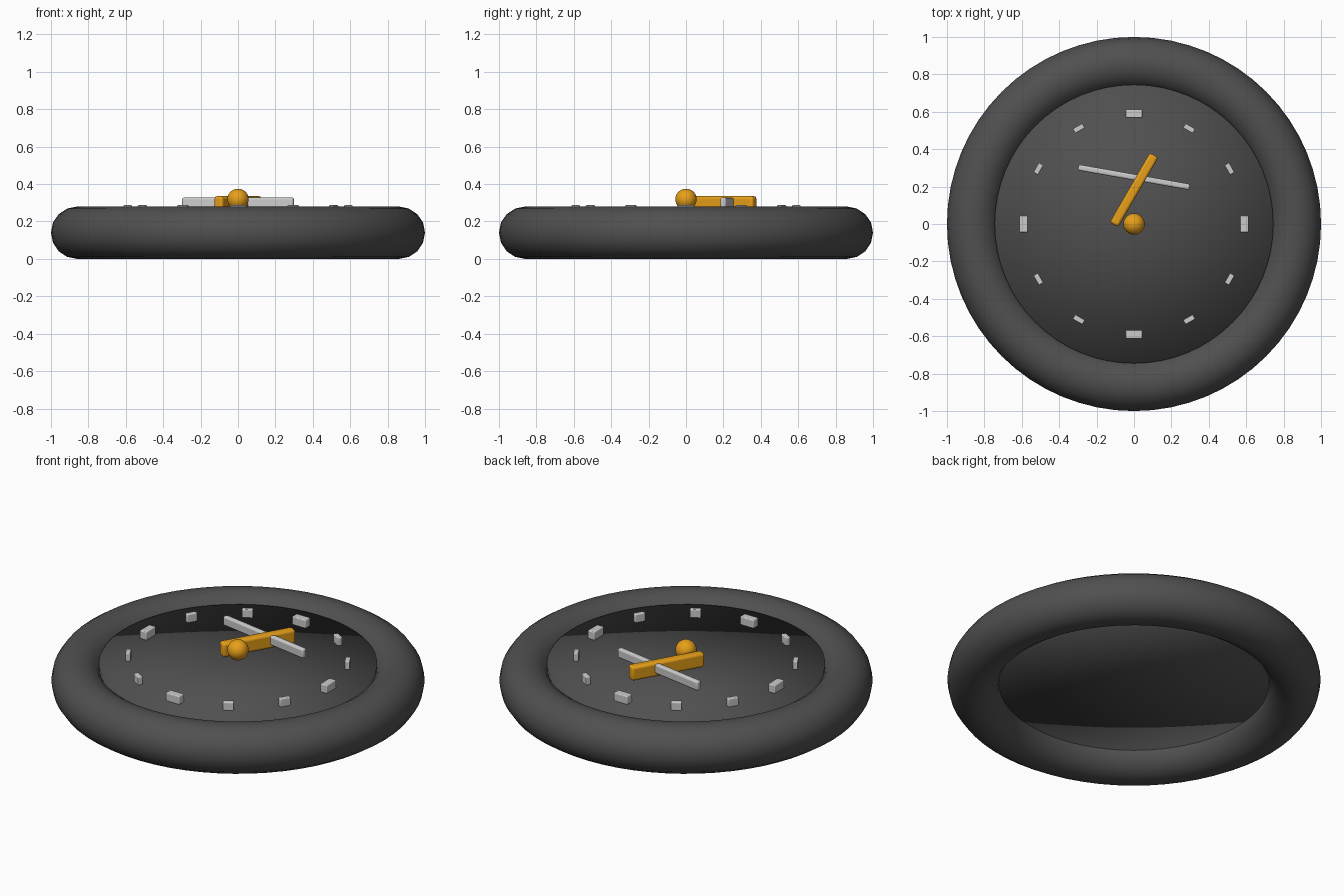
import bpy
from math import radians, cos, sin, pi

if "Cube" in bpy.data.objects:
    bpy.data.objects.remove(bpy.data.objects["Cube"])


def material(name, rgb):
    m = bpy.data.materials.new(name)
    m.diffuse_color = (*rgb, 1)
    m.use_nodes = True
    m.node_tree.nodes["Principled BSDF"].inputs["Base Color"].default_value = m.diffuse_color
    return m


dark = material("dark_grey", (0.08, 0.08, 0.08))
light = material("light_grey", (0.6, 0.6, 0.6))
orange = material("orange", (0.8, 0.35, 0.01))


def finish(name, mat):
    o = bpy.context.object
    o.name = name
    o.data.materials.append(mat)
    return o


def bar(name, size, loc, angle, mat, bevel):
    # softly bevelled box turned about z
    bpy.ops.mesh.primitive_cube_add(size=1, location=loc, rotation=(0, 0, angle))
    o = finish(name, mat)
    o.scale = size
    bpy.ops.object.transform_apply(location=False, rotation=False, scale=True)
    b = o.modifiers.new("bevel", 'BEVEL')
    b.width = bevel
    b.segments = 3
    bpy.ops.object.shade_smooth_by_angle(angle=radians(40))
    return o


# Rounded outer rim
bpy.ops.mesh.primitive_torus_add(major_radius=0.86, minor_radius=0.14,
                                 major_segments=64, minor_segments=16,
                                 location=(0, 0, 0.14))
finish("rim", dark)
bpy.ops.object.shade_smooth()

# Dial disc set inside the rim, soft-shaded right across its edges
bpy.ops.mesh.primitive_cylinder_add(vertices=64, radius=0.745, depth=0.12,
                                    end_fill_type='TRIFAN', location=(0, 0, 0.18))
finish("dial", dark)
bpy.ops.object.shade_smooth()

# Twelve hour markers, larger at the quarters
for i in range(12):
    a = i * pi / 6
    size = (0.045, 0.09, 0.05) if i % 3 == 0 else (0.028, 0.06, 0.05)
    bar(f"hour_marker_{i + 1}", size, (0.59 * cos(a), 0.59 * sin(a), 0.262),
        a, light, 0.005)

# Hands
bar("minute_hand", (0.605, 0.032, 0.055), (0, 0.25, 0.3), radians(-10), light, 0.01)
bar("hour_hand", (0.43, 0.052, 0.083), (0, 0.182, 0.294), radians(60), orange, 0.014)

# Centre knob
bpy.ops.mesh.primitive_uv_sphere_add(segments=32, ring_count=16, radius=0.057,
                                     location=(0, 0, 0.318))
finish("centre_knob", orange)
bpy.ops.object.shade_smooth()
